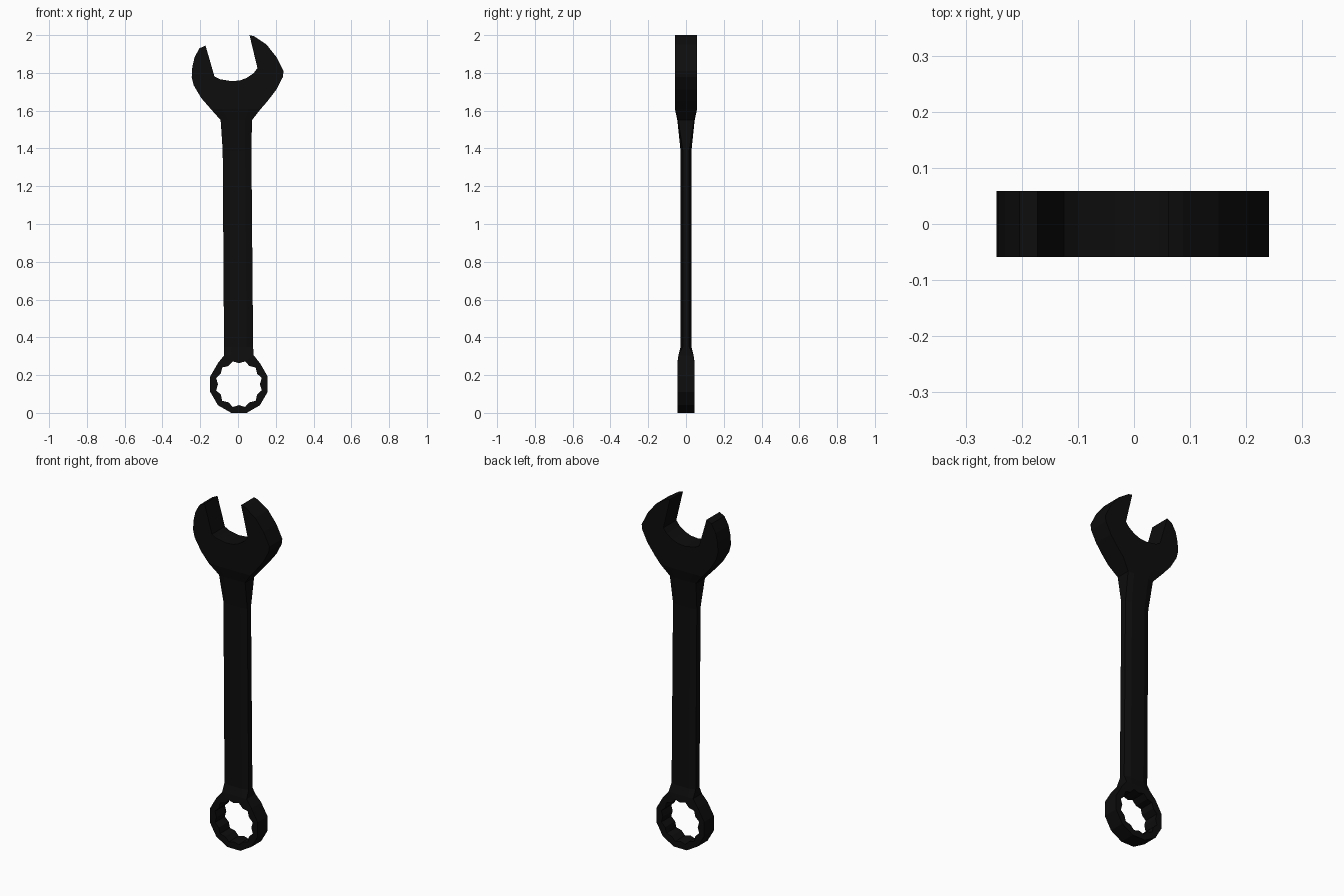
import bpy, math

if "Cube" in bpy.data.objects:
    bpy.data.objects.remove(bpy.data.objects["Cube"])

steel = bpy.data.materials.new("black_steel")
steel.diffuse_color = (0.004, 0.004, 0.004, 1)
steel.use_nodes = True
steel.node_tree.nodes["Principled BSDF"].inputs["Base Color"].default_value = steel.diffuse_color


def make(name, verts, faces):
    mesh = bpy.data.meshes.new(name)
    mesh.from_pydata(verts, [], faces)
    mesh.materials.append(steel)
    obj = bpy.data.objects.new(name, mesh)
    bpy.context.collection.objects.link(obj)
    # consistent outward normals
    bpy.context.view_layer.objects.active = obj
    obj.select_set(True)
    bpy.ops.object.mode_set(mode='EDIT')
    bpy.ops.mesh.select_all(action='SELECT')
    bpy.ops.mesh.normals_make_consistent(inside=False)
    bpy.ops.object.mode_set(mode='OBJECT')
    obj.select_set(False)
    return obj


# Open jaw: flat outline extruded through y, open where it meets the shank
jaw = [(-.145, 1.61), (-.194, 1.666), (-.235, 1.735), (-.245, 1.777), (-.242, 1.83),
       (-.23, 1.883), (-.204, 1.93), (-.172, 1.945), (-.125, 1.782), (-.098, 1.767),
       (-.035, 1.756), (.01, 1.76), (.045, 1.773), (.082, 1.798), (.103, 1.825),
       (.061, 2.0), (.087, 1.993), (.151, 1.95), (.204, 1.883), (.241, 1.809),
       (.237, 1.777), (.204, 1.713), (.156, 1.65), (.121, 1.61)]
n = len(jaw)
verts = [(x, y, z) for y in (-.059, .059) for x, z in jaw]
faces = [tuple(range(n)), tuple(range(n, 2 * n))]
faces += [(i, i + 1, n + i + 1, n + i) for i in range(n - 1)]
make("open_jaw", verts, faces)

# Shank: loft of eight-sided sections (z, left x, right x, half depth, edge half depth)
sections = [(1.61, -.145, .121, .059, .059), (1.55, -.092, .074, .046, .041),
            (1.39, -.081, .071, .029, .017), (.35, -.074, .08, .029, .017),
            (.305, -.073, .083, .04, .04)]
verts, faces = [], []
for z, a, b, h, s in sections:
    i = (b - a) * .22
    verts += [(a, -s, z), (a + i, -h, z), (b - i, -h, z), (b, -s, z),
              (b, s, z), (b - i, h, z), (a + i, h, z), (a, s, z)]
for r in range(len(sections) - 1):
    for k in range(8):
        j = (k + 1) % 8
        faces.append((r * 8 + k, r * 8 + j, r * 8 + 8 + j, r * 8 + 8 + k))
make("shank", verts, faces)

# Ring end: twelve-sided outside, twelve-point socket inside
cx, cz = .005, .152


def polar(r, deg):
    t = math.radians(deg)
    return cx + r * math.cos(t), cz + r * math.sin(t)


verts, faces = [], []
for side in (-1, 1):
    for k in range(12):
        ang = 15 + 30 * k
        x, z, y = *polar(.1574, ang), .045
        if k in (2, 3):  # shoulders that meet the shank
            x, z, y = (.083 if k == 2 else -.073), .305, .04
        verts.append((x, side * y, z))
        for r, a in ((.125, ang), (.111, ang + 15)):
            x, z = polar(r, a)
            verts.append((x, side * .045, z))
for k in range(12):
    o, t, m = 3 * k, 3 * k + 1, 3 * k + 2
    o2, t2 = (o + 3) % 36, (t + 3) % 36
    for d in (0, 36):
        faces.append(tuple(v + d for v in (o, o2, t2, m, t)))
    faces += [(t, m, m + 36, t + 36), (m, t2, t2 + 36, m + 36)]
    if k != 2:
        faces.append((o, o2, o2 + 36, o + 36))
make("ring_end", verts, faces)
